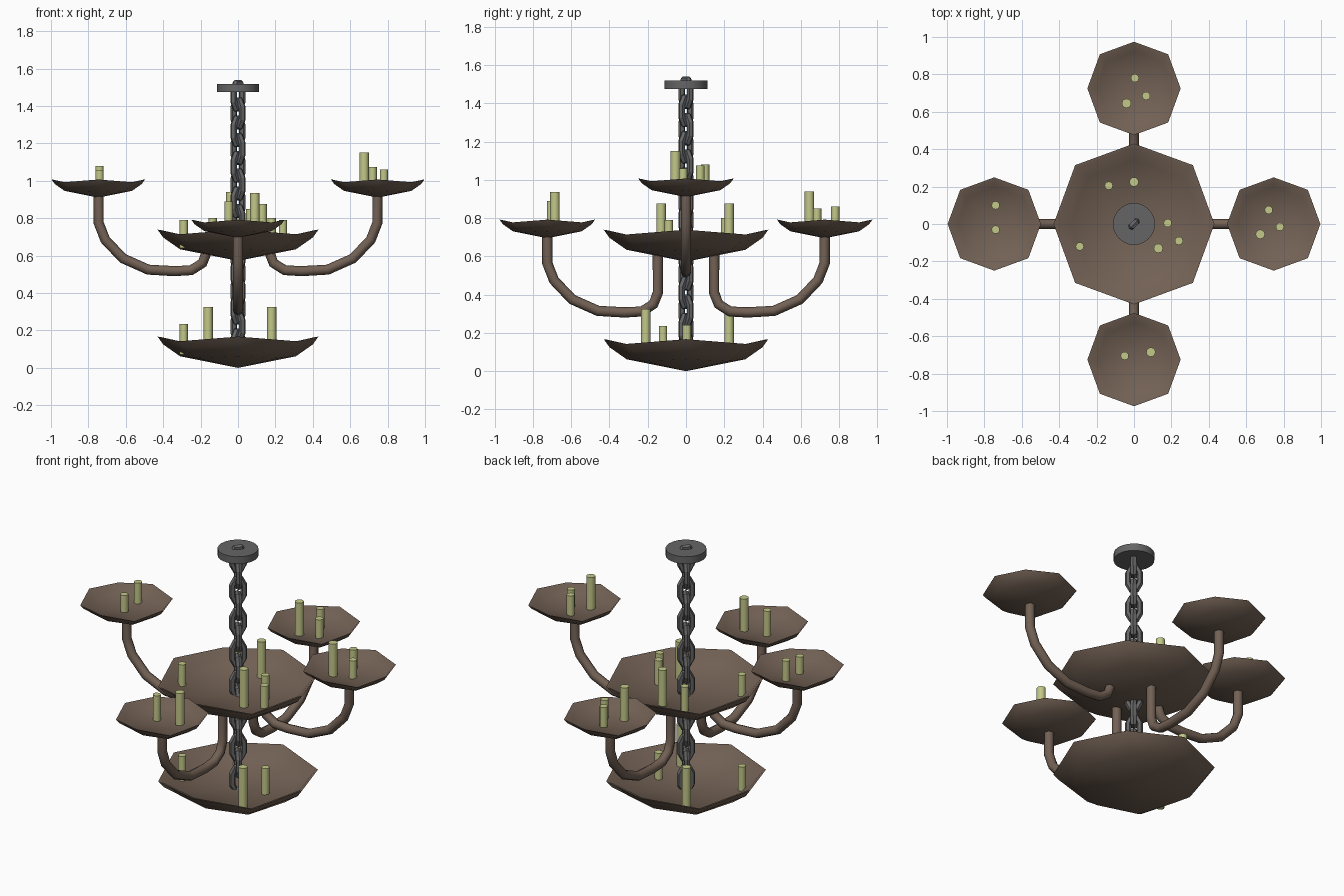
import bpy, bmesh, math
from mathutils import Vector, Matrix

if "Cube" in bpy.data.objects:
    bpy.data.objects.remove(bpy.data.objects["Cube"])


def material(name, rgb):
    m = bpy.data.materials.new(name)
    m.diffuse_color = (*rgb, 1)
    m.use_nodes = True
    m.node_tree.nodes["Principled BSDF"].inputs["Base Color"].default_value = m.diffuse_color
    return m


BRONZE = material("bronze", (0.17, 0.12, 0.09))
WAX = material("wax", (0.55, 0.58, 0.25))
IRON = material("iron", (0.13, 0.13, 0.13))


def finish(name, bm, mat, angle=None):
    bmesh.ops.recalc_face_normals(bm, faces=bm.faces)
    me = bpy.data.meshes.new(name)
    bm.to_mesh(me)
    bm.free()
    ob = bpy.data.objects.new(name, me)
    bpy.context.collection.objects.link(ob)
    me.materials.append(mat)
    if angle:
        smooth(ob, angle)
    return ob


def smooth(ob, angle):
    bpy.ops.object.select_all(action='DESELECT')
    ob.select_set(True)
    bpy.context.view_layer.objects.active = ob
    bpy.ops.object.shade_smooth_by_angle(angle=math.radians(angle))


# Eight-sided dish: underside, lip and inside; corners between the axes dip
DISH = [(0.31, 0.062), (0.40, 0.125), (0.43, 0.167), (0.415, 0.165),
        (0.34, 0.095)]


def dish(name, x, y, z, s):
    bm = bmesh.new()
    bottom = bm.verts.new((x, y, z))
    floor = bm.verts.new((x, y, z + 0.065 * s))
    rings = []
    for r, h in DISH:
        ring = []
        for i in range(8):
            a = i * math.pi / 4
            odd = i % 2
            rr = r * (1.035 if odd else 1) * s
            hh = h * (0.85 if odd else 1) * s
            ring.append(bm.verts.new((x + rr * math.cos(a), y + rr * math.sin(a), z + hh)))
        rings.append(ring)
    for i in range(8):
        j = (i + 1) % 8
        bm.faces.new((bottom, rings[0][j], rings[0][i]))
        bm.faces.new((floor, rings[-1][i], rings[-1][j]))
        for a, b in zip(rings, rings[1:]):
            bm.faces.new((a[i], a[j], b[j], b[i]))
    finish(name, bm, BRONZE, 70)


def candle(name, x, y, base, top):
    bm = bmesh.new()
    r = 0.025 if top - base > 0.17 else 0.022
    bmesh.ops.create_cone(bm, cap_ends=True, segments=12, radius1=r, radius2=r,
                          depth=top - base,
                          matrix=Matrix.Translation((x, y, (top + base) / 2)))
    finish(name, bm, WAX, 40)


# Dishes with the candles standing in them: name, x, y, z, scale, [(x, y, top)]
DISHES = [
    ("lower_dish", 0, 0, 0, 1,
     [(-.29, -.12, .235), (.18, -.21, .325), (-.16, .225, .325), (.18, .005, .24)]),
    ("main_dish", 0, 0, .572, 1,
     [(-.135, .205, .80), (0, .225, .875), (.18, .005, .80),
      (.24, -.09, .79), (.13, -.13, .875), (-.29, -.12, .79)]),
    ("right_dish", .747, 0, .91, .58,
     [(.72, .075, 1.075), (.78, -.015, 1.06), (.675, -.055, 1.15)]),
    ("left_dish", -.747, 0, .91, .58,
     [(-.74, .10, 1.08), (-.74, -.03, 1.055)]),
    ("back_dish", 0, .725, .695, .58,
     [(.005, .78, .86), (.065, .685, .85), (-.04, .645, .94)]),
    ("front_dish", 0, -.725, .695, .58,
     [(-.05, -.705, .89), (.09, -.685, .935)]),
]
for name, x, y, z, s, candles in DISHES:
    dish(name, x, y, z, s)
    for k, (cx, cy, top) in enumerate(candles):
        candle(f"{name}_candle_{k + 1}", cx, cy, z + 0.07 * s, top)

# Curved arms from under the main dish out to the small dishes
ARM = [(.745, .93), (.745, .775), (.71, .685), (.615, .585), (.48, .525),
       (.34, .517), (.25, .522), (.19, .56), (.167, .62)]


def arm(name, angle, shift, drop):
    cu = bpy.data.curves.new(name, 'CURVE')
    cu.dimensions = '3D'
    cu.bevel_depth = 0.027
    cu.bevel_resolution = 2
    cu.use_fill_caps = True
    pts = [(r - shift, z - drop) for r, z in ARM] + [(.167 - shift, .645)]
    sp = cu.splines.new('POLY')
    sp.points.add(len(pts) - 1)
    for p, (r, z) in zip(sp.points, pts):
        p.co = (r * math.cos(angle), r * math.sin(angle), z, 1)
    ob = bpy.data.objects.new(name, cu)
    bpy.context.collection.objects.link(ob)
    cu.materials.append(BRONZE)
    bpy.ops.object.select_all(action='DESELECT')
    ob.select_set(True)
    bpy.context.view_layer.objects.active = ob
    bpy.ops.object.convert(target='MESH')
    smooth(bpy.context.view_layer.objects.active, 60)


for i, side in enumerate(("right", "back", "left", "front")):
    low = i % 2
    arm(side + "_arm", i * math.pi / 2, 0.02 * low, 0.21 * low)


# Chain of eight-cornered links, alternately turned a quarter turn
def link(name, z, turn):
    bm = bmesh.new()
    rot = Matrix.Rotation(turn, 3, 'Z')
    path = [(.032, -.03), (.032, .03), (.016, .0675), (-.016, .0675),
            (-.032, .03), (-.032, -.03), (-.016, -.0675), (.016, -.0675)]
    rings = []
    for u, v in path:
        out = Vector((u / .032, 0, v / .0675)).normalized()
        ring = []
        for k in range(6):
            a = k * math.pi / 3
            p = Vector((u, 0, v)) + 0.019 * (math.cos(a) * out + math.sin(a) * Vector((0, 1, 0)))
            ring.append(bm.verts.new(rot @ p + Vector((0, 0, z))))
        rings.append(ring)
    for i in range(8):
        a, b = rings[i], rings[(i + 1) % 8]
        for k in range(6):
            n = (k + 1) % 6
            bm.faces.new((a[k], a[n], b[n], b[k]))
    finish(name, bm, IRON)


for i in range(15):
    link(f"chain_link_{i + 1}", 1.455 - i * 0.095, math.radians(45 + 90 * (i % 2)))

# Ceiling plate
bm = bmesh.new()
bmesh.ops.create_cone(bm, cap_ends=True, segments=24, radius1=0.112, radius2=0.112,
                      depth=0.043, matrix=Matrix.Translation((0, 0, 1.497)))
finish("ceiling_plate", bm, IRON, 40)
